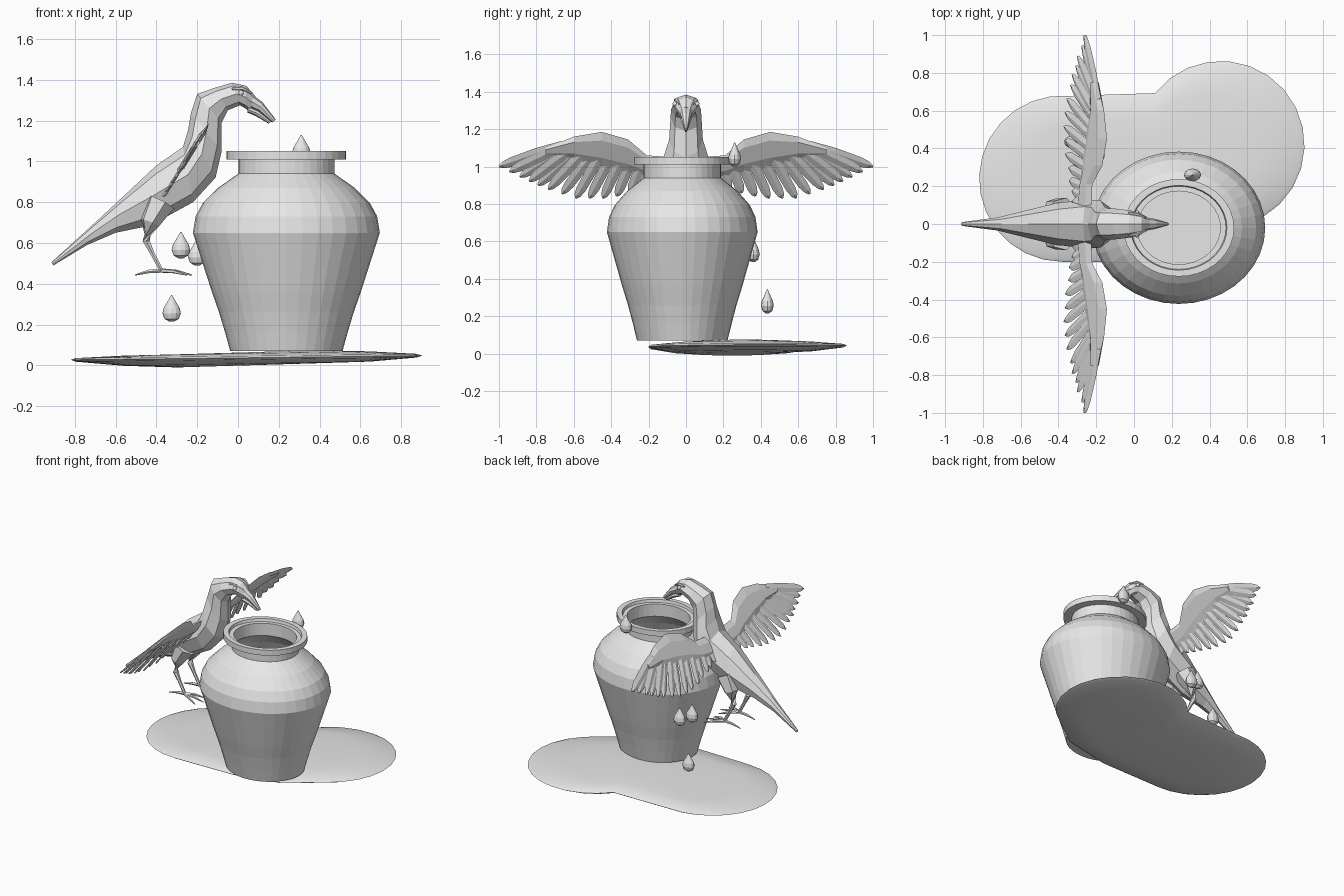
import bpy, bmesh, math
from mathutils import Vector

cube = bpy.data.objects.get("Cube")
if cube:
    bpy.data.objects.remove(cube)

grey = bpy.data.materials.new("plain_grey")
grey.use_nodes = True
grey.diffuse_color = (0.8, 0.8, 0.8, 1)
grey.node_tree.nodes["Principled BSDF"].inputs["Base Color"].default_value = grey.diffuse_color


def circle(count):
    return [(math.cos(i * math.tau / count), math.sin(i * math.tau / count)) for i in range(count)]


def loft(bm, rings, caps=True):
    """Skin a row of point rings with quads."""
    rows = [[bm.verts.new(p) for p in ring] for ring in rings]
    count = len(rows[0])
    for a, b in zip(rows, rows[1:]):
        for i in range(count):
            j = (i + 1) % count
            bm.faces.new((a[i], a[j], b[j], b[i]))
    if caps:
        bm.faces.new(rows[0][::-1])
        bm.faces.new(rows[-1])


def tube(bm, points, radii, sides=6):
    """Skin a tapering tube along a path."""
    points = [Vector(p) for p in points]
    rings = []
    for i, p in enumerate(points):
        way = points[min(i + 1, len(points) - 1)] - points[max(i - 1, 0)]
        turn = way.to_track_quat('Z', 'Y')
        rings.append([p + turn @ Vector((c * radii[i], s * radii[i], 0)) for c, s in circle(sides)])
    loft(bm, rings)


def profile_rings(stations, sides=8):
    """Upright oval sections from top point, bottom point and half width."""
    rings = []
    for tx, tz, bx, bz, w in stations:
        rings.append([((tx + bx) / 2 + (tx - bx) / 2 * c, w * s, (tz + bz) / 2 + (tz - bz) / 2 * c)
                      for c, s in circle(sides)])
    return rings


def finish(name, bm, smooth=None):
    bmesh.ops.recalc_face_normals(bm, faces=bm.faces)
    mesh = bpy.data.meshes.new(name)
    bm.to_mesh(mesh)
    bm.free()
    mesh.materials.append(grey)
    obj = bpy.data.objects.new(name, mesh)
    bpy.context.collection.objects.link(obj)
    if smooth:
        bpy.ops.object.select_all(action='DESELECT')
        obj.select_set(True)
        bpy.context.view_layer.objects.active = obj
        bpy.ops.object.shade_smooth_by_angle(angle=math.radians(smooth))
    return obj


# Puddle: two overlapping round lobes, thin towards the rim
def arc(cx, cy, r, start, end, steps=14):
    angles = [math.radians(start + (end - start) * i / steps) for i in range(steps + 1)]
    return [(cx + r * math.cos(a), cy + r * math.sin(a)) for a in angles]


outline = arc(-.38, .24, .44, 85, 270) + [(.1, -.2), (.45, -.13)] + arc(.46, .42, .443, -60, 142)
bm = bmesh.new()
loft(bm, [[(.05 + (x - .05) * k, .25 + (y - .25) * k, z + .012 * x) for x, y in outline]
          for k, z in ((.4, 0), (.7, .008), (.97, .028), (1, .037), (.97, .046), (.7, .058), (.4, .064))])
finish("puddle", bm, 40)

# Pot: outer wall, flat rim, then the inner wall down to the floor
pot_profile = [(.275, .07), (.3, .16), (.33, .26), (.365, .36), (.41, .5), (.458, .65),
               (.445, .73), (.41, .795), (.335, .87), (.235, .94), (.235, 1.01), (.293, 1.01),
               (.293, 1.05), (.255, 1.05), (.25, 1.03), (.22, 1.03), (.22, .94), (.32, .85),
               (.43, .65), (.34, .36), (.25, .09)]
bm = bmesh.new()
loft(bm, [[(.237 + r * c, -.02 + .88 * r * s, z) for c, s in circle(36)] for r, z in pot_profile])
finish("pot", bm)

# Water drops
for i, (x, y, z) in enumerate([(.31, .26, 1), (-.28, .33, .525), (-.2, .36, .49), (-.325, .435, .215)]):
    bm = bmesh.new()
    loft(bm, [[(x + r * c, y + .75 * r * s, z + h) for c, s in circle(12)]
              for r, h in ((.012, 0), (.035, .013), (.045, .04), (.04, .065), (.022, .095), (.002, .13))])
    finish(f"water_drop_{i + 1}", bm)

# Bird body from the tail tip to the face
bm = bmesh.new()
loft(bm, profile_rings([
    (-.915, .505, -.905, .49, .01), (-.7, .7, -.74, .59, .035), (-.56, .83, -.6, .65, .07),
    (-.4, .98, -.43, .685, .11), (-.27, 1.07, -.22, .8, .13), (-.245, 1.15, -.11, .92, .125),
    (-.23, 1.24, -.08, 1.05, .09), (-.2, 1.33, -.08, 1.19, .083), (-.115, 1.36, -.05, 1.25, .08),
    (-.03, 1.385, .01, 1.275, .07), (.04, 1.37, .035, 1.26, .055), (.085, 1.32, .055, 1.245, .03)]))
finish("bird_body", bm)

# Beak halves
for name, stations in {
    "upper_beak": [(.06, 1.335, .06, 1.26, .036), (.12, 1.29, .1, 1.245, .027), (.185, 1.205, .17, 1.19, .008)],
    "lower_beak": [(.05, 1.27, .045, 1.24, .03), (.1, 1.25, .09, 1.22, .022), (.165, 1.195, .15, 1.185, .007)],
}.items():
    bm = bmesh.new()
    loft(bm, profile_rings(stations))
    finish(name, bm)


# Wing plane, leaning back towards the lower edge
def wing_point(y, z, side, off=0):
    return Vector((-.14 + .62 * (z - 1.19) + off, y * side, z))


def sample(rows, t):
    t *= len(rows) - 1
    i = min(int(t), len(rows) - 2)
    return [a + (b - a) * (t - i) for a, b in zip(rows[i], rows[i + 1])]


# Feather root and tip, from the body outwards
feather_fan = [(.1, 1, .12, .9), (.2, 1.02, .25, .87), (.32, 1.06, .42, .83), (.44, 1.09, .59, .83),
               (.53, 1.11, .76, .885), (.6, 1.12, .87, .935), (.66, 1.12, 1, 1)]
# Leading edge and lower edge of the covert
covert = [(.07, 1.05, .93), (.21, 1.06, .95), (.31, 1.145, .97), (.45, 1.185, 1), (.6, 1.16, 1.04),
          (.75, 1.1, 1.06)]
FEATHERS = 15

for side, label in ((1, "left"), (-1, "right")):
    bm = bmesh.new()
    for n in range(FEATHERS):
        ry, rz, ty, tz = sample(feather_fan, n / (FEATHERS - 1))
        length = math.hypot(ty - ry, tz - rz)
        ny, nz = -(tz - rz) / length, (ty - ry) / length
        shift = .006 * (n % 2) - .003
        rings = []
        for t, w in ((0, .018), (.4, .028), (.8, .026), (.93, .018), (1, .005)):
            y, z = ry + (ty - ry) * t, rz + (tz - rz) * t
            rings.append([wing_point(y + ny * w * a, z + nz * w * a, side, shift + .007 * b)
                          for a, b in circle(4)])
        loft(bm, rings)
    finish(f"{label}_wing_feathers", bm)

    bm = bmesh.new()
    loft(bm, [[wing_point(y, (top + low) / 2 + (top - low) / 2 * c, side, .018 * s) for c, s in circle(6)]
              for y, top, low in covert])
    finish(f"{label}_wing_covert", bm)

    # Leg with thigh, shank and four toes
    hip_y = .085 * side
    bm = bmesh.new()
    tube(bm, [(-.38, hip_y * .8, .8), (-.43, hip_y, .7), (-.45, hip_y, .61), (-.42, hip_y, .55),
              (-.375, hip_y, .465)], [.075, .05, .02, .012, .011])
    for tx, dy in ((-.225, 0), (-.25, .06), (-.25, -.06), (-.505, 0)):
        mid = (tx - .375) / 2
        tube(bm, [(-.375, hip_y, .465), (mid, hip_y + dy * .6, .46), (tx, hip_y + dy, .443)],
             [.011, .009, .003], 5)
    finish(f"{label}_leg", bm)

    # Eye and brow
    bm = bmesh.new()
    bmesh.ops.create_uvsphere(bm, u_segments=10, v_segments=6, radius=.014)
    bmesh.ops.translate(bm, verts=bm.verts, vec=(.015, .058 * side, 1.335))
    finish(f"{label}_eye", bm)
    bm = bmesh.new()
    tube(bm, [(-.03, .06 * side, 1.355), (.02, .053 * side, 1.358), (.065, .035 * side, 1.335)],
         [.006, .01, .005], 5)
    finish(f"{label}_brow", bm)
